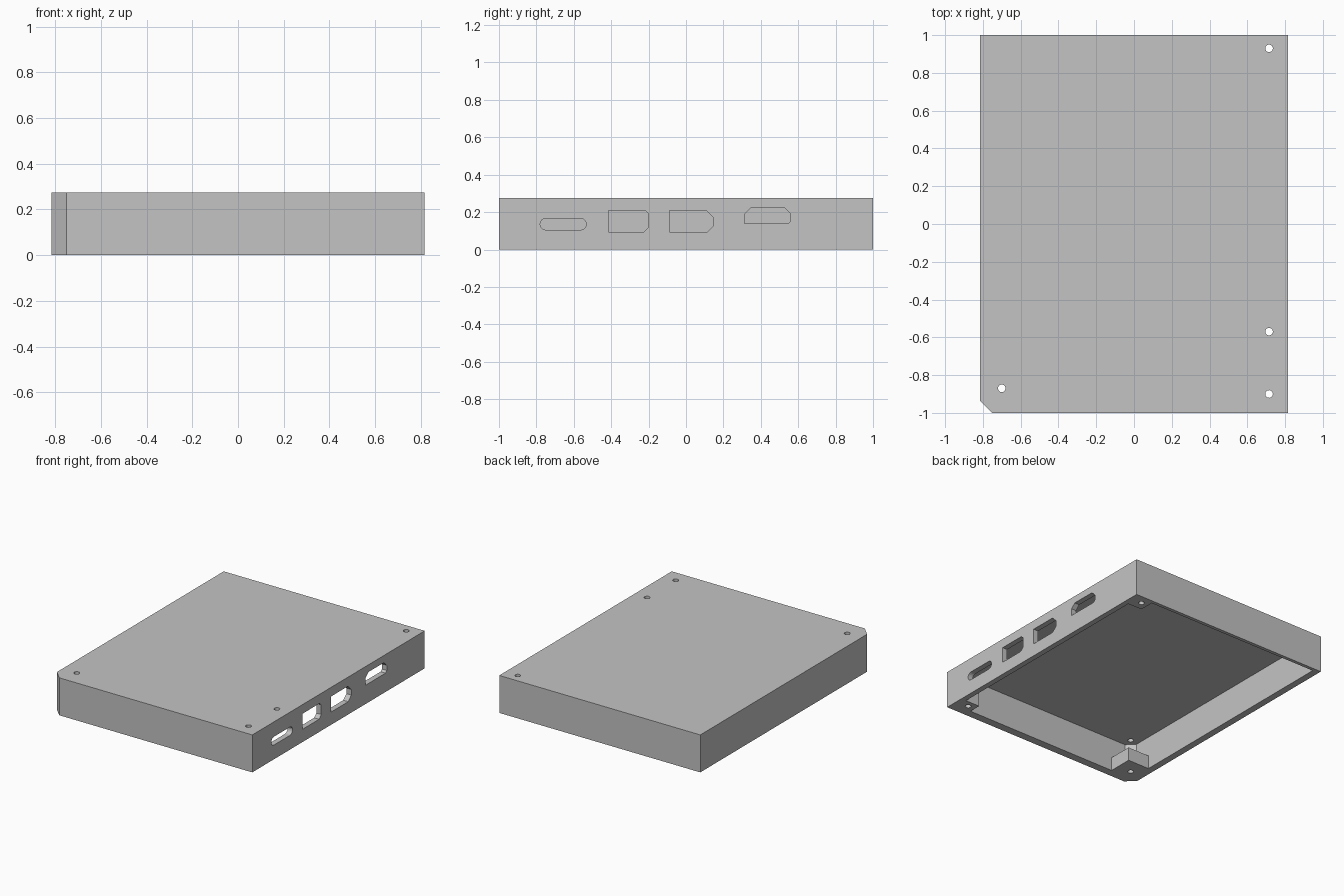
import bpy, bmesh, math

cube = bpy.data.objects.get("Cube")
if cube:
    bpy.data.objects.remove(cube, do_unlink=True)

grey = bpy.data.materials.new("plain grey")
grey.use_nodes = True
grey.diffuse_color = (0.55, 0.55, 0.55, 1)
grey.node_tree.nodes["Principled BSDF"].inputs["Base Color"].default_value = (0.55, 0.55, 0.55, 1)

HEIGHT, CEILING, TAB = 0.275, 0.245, 0.1
X, Y = 0.816, 1.0
IX0, IX1, IY0, IY1 = -0.765, 0.776, -0.94, 0.975   # inner wall faces


def prism(name, outline, low, high, axis="Z"):
    """Extrude an outline of (x, y) along Z, or of (y, z) along X."""
    bm = bmesh.new()
    place = (lambda p, d: (p[0], p[1], d)) if axis == "Z" else (lambda p, d: (d, p[0], p[1]))
    base = bm.faces.new([bm.verts.new(place(p, low)) for p in outline])
    new = bmesh.ops.extrude_face_region(bm, geom=[base])["geom"]
    shift = place((0, 0), high - low)
    bmesh.ops.translate(bm, vec=shift, verts=[v for v in new if isinstance(v, bmesh.types.BMVert)])
    bmesh.ops.recalc_face_normals(bm, faces=bm.faces)
    mesh = bpy.data.meshes.new(name)
    bm.to_mesh(mesh)
    bm.free()
    mesh.materials.append(grey)
    obj = bpy.data.objects.new(name, mesh)
    bpy.context.collection.objects.link(obj)
    return obj


def box(a0, a1, b0, b1, cuts=(0, 0, 0, 0)):
    """Rectangle with cut corners: low-low, high-low, high-high, low-high."""
    pts = []
    corners = ((a0, b0, 1, 1), (a1, b0, -1, 1), (a1, b1, -1, -1), (a0, b1, 1, -1))
    for i, (a, b, sa, sb) in enumerate(corners):
        c = cuts[i]
        if c:
            pair = [(a + sa * c, b), (a, b + sb * c)]
            pts += pair if i % 2 else pair[::-1]
        else:
            pts.append((a, b))
    return pts


def circle(cx, cy, r, n=24):
    return [(cx + r * math.cos(i * math.tau / n), cy + r * math.sin(i * math.tau / n)) for i in range(n)]


def slot(a0, a1, b0, b1, n=8):
    r, mid = (b1 - b0) / 2, (b0 + b1) / 2
    ends = ((a1 - r, -math.pi / 2), (a0 + r, math.pi / 2))
    return [(c + r * math.cos(s + i * math.pi / n), mid + r * math.sin(s + i * math.pi / n))
            for c, s in ends for i in range(n + 1)]


def cut(target, cutter):
    cutter.hide_render = True
    mod = target.modifiers.new("cut", "BOOLEAN")
    mod.operation, mod.solver, mod.object = "DIFFERENCE", "EXACT", cutter
    bpy.context.view_layer.objects.active = target
    bpy.ops.object.modifier_apply(modifier=mod.name)
    bpy.data.objects.remove(cutter, do_unlink=True)


# Shell with one clipped corner, open underneath
case = prism("case_shell", box(-X, X, -Y, Y, (0.065, 0, 0, 0)), 0, HEIGHT)
cut(case, prism("cavity", box(IX0, IX1, IY0, IY1, (0.055, 0, 0, 0)), -0.1, CEILING))

# Port openings in the side wall
ports = [
    slot(-0.78, -0.533, 0.105, 0.166),
    box(-0.415, -0.2, 0.094, 0.208, (0, 0.025, 0.018, 0)),
    box(-0.088, 0.148, 0.094, 0.208, (0, 0.035, 0.038, 0)),
    box(0.314, 0.56, 0.138, 0.222, (0, 0.014, 0.032, 0.032)),
]
for outline in ports:
    cut(case, prism("port_cutter", outline, 0.7, 0.9, "X"))

# Screw holes through the top
for x, y in ((0.715, 0.93), (0.715, -0.57), (0.715, -0.9), (-0.7, -0.87)):
    cut(case, prism("hole_cutter", circle(x, y, 0.02), 0.2, 0.4))

# Low corner tabs with matching screw holes
tabs = {
    "back_left_tab": (box(0.66, IX1, 0.865, IY1, (0.02, 0, 0, 0)), 0.715, 0.93),
    "front_left_tab": (box(0.66, IX1, IY0, -0.85), 0.715, -0.9),
    "front_right_tab": (box(IX0, -0.59, IY0, -0.76, (0.055, 0, 0, 0)), -0.7, -0.87),
}
for name, (outline, x, y) in tabs.items():
    tab = prism(name, outline, 0, TAB)
    cut(tab, prism("hole_cutter", circle(x, y, 0.02), -0.1, 0.2))
